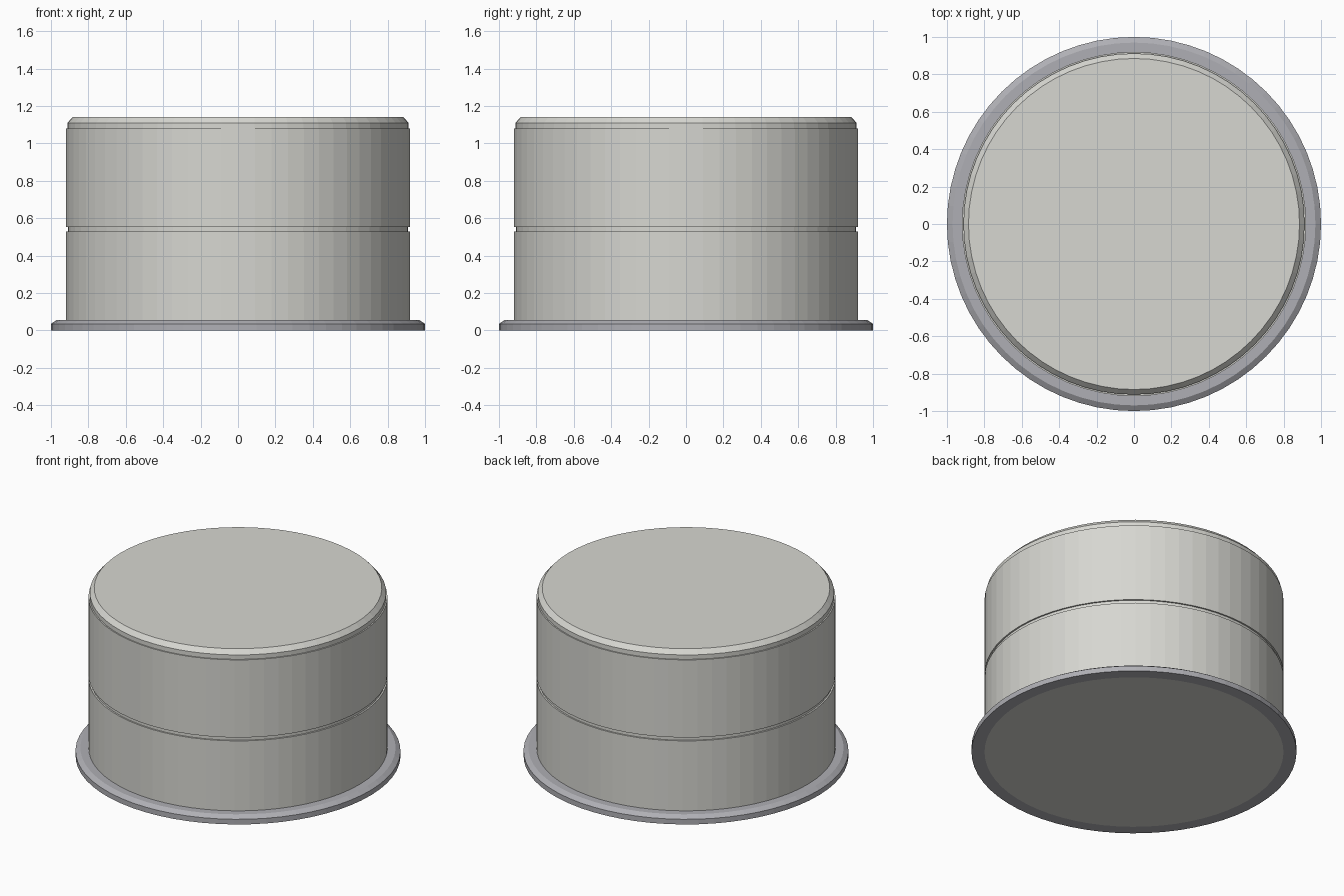
import bpy
import bmesh
import math

SEGMENTS = 64

cube = bpy.data.objects.get("Cube")
if cube:
    bpy.data.objects.remove(cube, do_unlink=True)


def make_material(name, rgb):
    mat = bpy.data.materials.new(name)
    mat.use_nodes = True
    color = (*rgb, 1.0)
    mat.diffuse_color = color
    mat.node_tree.nodes["Principled BSDF"].inputs["Base Color"].default_value = color
    return mat


def lathe(name, profile, mat, closed=False):
    """Turn (radius, z) points about z; an open profile gets flat end caps."""
    bm = bmesh.new()
    rings = []
    for radius, z in profile:
        rings.append([bm.verts.new((radius * math.cos(a), radius * math.sin(a), z))
                      for a in (math.tau * i / SEGMENTS for i in range(SEGMENTS))])
    pairs = list(zip(rings, rings[1:]))
    if closed:
        pairs.append((rings[-1], rings[0]))
    else:
        bm.faces.new(rings[0][::-1])
        bm.faces.new(rings[-1])
    for low, high in pairs:
        for i in range(SEGMENTS):
            j = (i + 1) % SEGMENTS
            bm.faces.new((low[i], low[j], high[j], high[i]))
    bmesh.ops.recalc_face_normals(bm, faces=bm.faces)
    mesh = bpy.data.meshes.new(name)
    bm.to_mesh(mesh)
    bm.free()
    mesh.materials.append(mat)
    obj = bpy.data.objects.new(name, mesh)
    bpy.context.collection.objects.link(obj)
    return obj


warm_grey = make_material("warm light grey", (0.68, 0.68, 0.64))
cool_grey = make_material("cool mid grey", (0.43, 0.43, 0.46))

# Drum with a shallow groove at mid height, a small step and a chamfered top
lathe("drum_body", [(0.92, 0), (0.92, 0.53), (0.91, 0.53), (0.91, 0.553),
                    (0.92, 0.553), (0.92, 1.08), (0.912, 1.08),
                    (0.912, 1.11), (0.885, 1.14)], warm_grey)

# Chamfered flange ring around the foot
lathe("base_flange", [(0.92, 0), (1.0, 0), (1.0, 0.035),
                      (0.97, 0.055), (0.92, 0.055)], cool_grey, closed=True)
